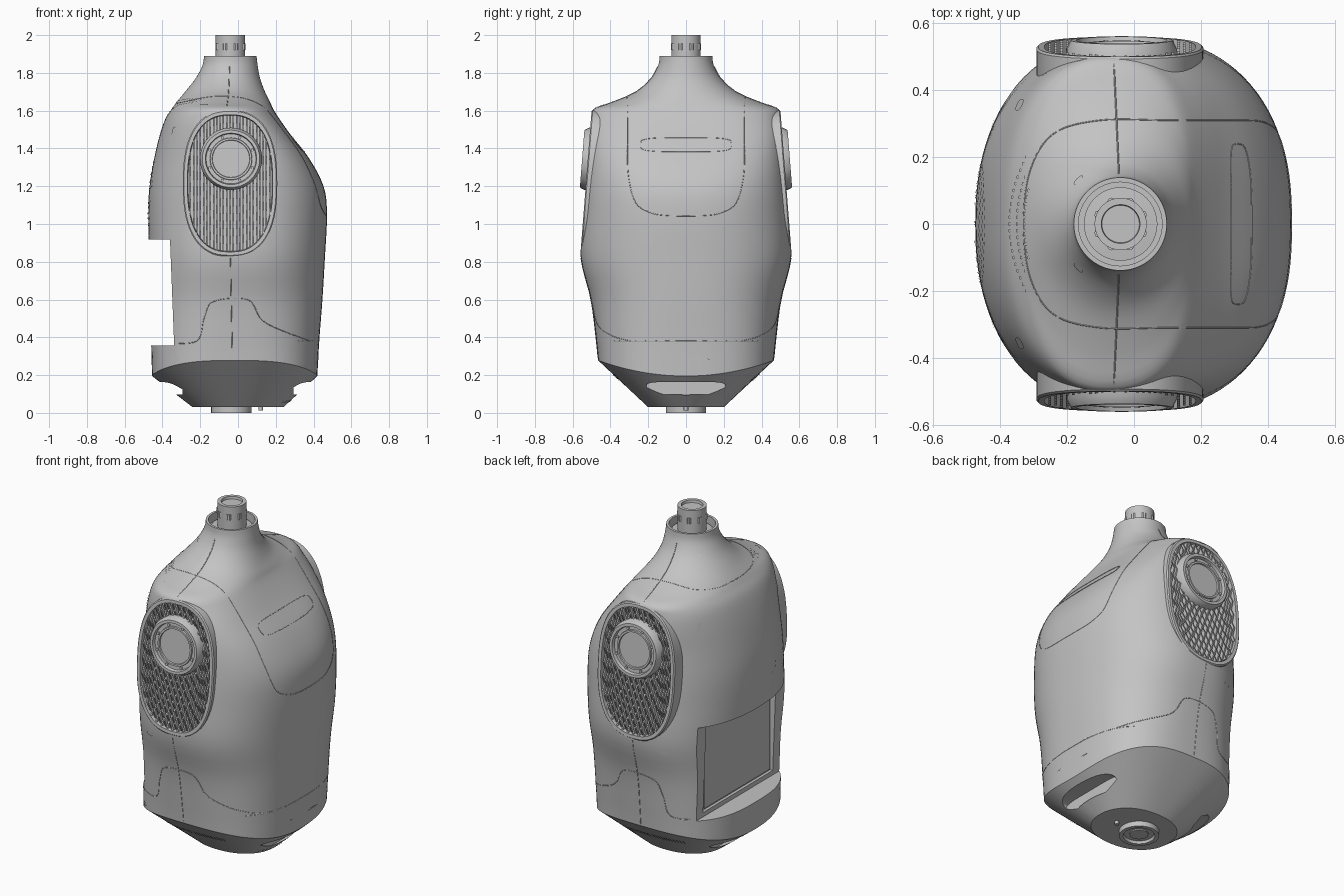
import bpy, bmesh, math
from mathutils import Vector
from mathutils.bvhtree import BVHTree

cube = bpy.data.objects.get("Cube")
if cube:
    bpy.data.objects.remove(cube, do_unlink=True)

GREY = bpy.data.materials.new("shell grey")
GREY.use_nodes = True
GREY.diffuse_color = (0.55, 0.55, 0.55, 1)
GREY.node_tree.nodes["Principled BSDF"].inputs["Base Color"].default_value = GREY.diffuse_color


def make(name, bm, smooth=True):
    bmesh.ops.recalc_face_normals(bm, faces=bm.faces)
    me = bpy.data.meshes.new(name)
    bm.to_mesh(me)
    bm.free()
    me.materials.append(GREY)
    ob = bpy.data.objects.new(name, me)
    bpy.context.collection.objects.link(ob)
    bpy.ops.object.select_all(action="DESELECT")
    ob.select_set(True)
    bpy.context.view_layer.objects.active = ob
    if smooth:
        bpy.ops.object.shade_smooth_by_angle(angle=math.radians(32))
    return ob


def oval(a, b, n=2.0, count=48, back=None):
    """Superellipse outline as (u, v) pairs; back is the squareness where u < 0."""
    out = []
    for i in range(count):
        t = math.tau * i / count
        c, s = math.cos(t), math.sin(t)
        e = 2 / (back if back and c < 0 else n)
        out.append((math.copysign(a * abs(c) ** e, c), math.copysign(b * abs(s) ** e, s)))
    return out


def loft(bm, loops, caps=True):
    rings = [[bm.verts.new(p) for p in loop] for loop in loops]
    for r0, r1 in zip(rings, rings[1:]):
        for i in range(len(r0)):
            j = (i + 1) % len(r0)
            bm.faces.new((r0[i], r0[j], r1[j], r1[i]))
    if caps:
        bm.faces.new(rings[0])
        bm.faces.new(rings[-1])


def lathe(bm, profile, place, cu=0.0, cv=0.0, count=40):
    loft(bm, [[place(cu + u, cv + v, h) for u, v in oval(r, r, 2, count)] for r, h in profile])


def upright(u, v, w):
    return Vector((u, v, w))


def side(s):
    """Leaning plane of the shoulder vent; w points outward."""
    return lambda u, v, w: Vector((u - 0.042, s * (0.53 + w - 0.078 * v), 1.215 + v))


def section(z, x0, x1, hy, back, front, dz=0.0):
    cx, a = (x0 + x1) / 2, (x1 - x0) / 2
    return [Vector((cx + u, v, z + dz * (v / hy) ** 2)) for u, v in oval(a, hy, front, 96, back)]


def smooth_rows(rows, steps=4):
    """Catmull-Rom subdivision of equal-length tuples."""
    out = []
    for i in range(len(rows) - 1):
        p = [rows[max(i - 1, 0)], rows[i], rows[i + 1], rows[min(i + 2, len(rows) - 1)]]
        for k in range(steps):
            t = k / steps
            out.append([b + 0.5 * t * (c - a + t * (2 * a - 5 * b + 4 * c - d + t * (3 * (b - c) + d - a)))
                        for a, b, c, d in zip(*p)])
    return out + [rows[-1]]


# Torso shell: height, back x, chest x, half width, back and chest squareness, edge rise
rows = [
    (0.195, -0.455, 0.42, 0.465, 2.8, 2.8, 0.083), (0.38, -0.46, 0.43, 0.475, 2.7, 2.7, 0),
    (0.6, -0.465, 0.447, 0.503, 2.5, 2.5, 0), (0.82, -0.47, 0.46, 0.557, 2.35, 2.4, 0),
    (1.05, -0.475, 0.471, 0.55, 2.3, 2.4, 0), (1.2, -0.468, 0.453, 0.54, 2.3, 2.5, 0),
    (1.35, -0.443, 0.375, 0.525, 2.3, 2.9, 0), (1.475, -0.413, 0.277, 0.515, 2.3, 3.2, 0),
    (1.56, -0.383, 0.217, 0.503, 2.3, 2.9, 0), (1.61, -0.35, 0.186, 0.487, 2.2, 2.5, 0),
    (1.645, -0.325, 0.17, 0.39, 2.1, 2.3, 0), (1.7, -0.28, 0.143, 0.265, 2, 2.1, 0),
    (1.77, -0.225, 0.117, 0.185, 2, 2, 0), (1.84, -0.188, 0.104, 0.147, 2, 2, 0),
    (1.89, -0.18, 0.098, 0.139, 2, 2, 0)]
loops = [section(0.03, -0.24, 0.24, 0.2, 2.2, 2.2)] + [section(*r) for r in smooth_rows(rows)]
loops += [section(z, -0.166, 0.084, 0.125, 2, 2) for z in (1.89, 1.84)]
bm = bmesh.new()
loft(bm, loops)
torso = make("torso_shell", bm, smooth=False)


def cut(loops):
    bm = bmesh.new()
    loft(bm, loops)
    cutter = make("cutter", bm, smooth=False)
    cutter.hide_render = True
    mod = torso.modifiers.new("cut", "BOOLEAN")
    mod.object, mod.operation, mod.solver = cutter, "DIFFERENCE", "EXACT"
    bpy.context.view_layer.objects.active = torso
    bpy.ops.object.modifier_apply(modifier=mod.name)
    bpy.data.objects.remove(cutter, do_unlink=True)


def slab(x0, x1, hy, z0, z1, lean=0.0):
    return [[Vector((x + lean * (z == z0), y, z)) for y, z in ((-hy, z0), (hy, z0), (hy, z1), (-hy, z1))]
            for x in (x0, x1)]


# Openings: shoulder vents, carry slots, rear bay
for s in (-1, 1):
    cut([[side(s)(u, v, w) for u, v in oval(0.245, 0.382, 2.5, 64)] for w in (-0.05, 0.3)])
    cut([[Vector((s * x, u, 0.13 + v)) for u, v in oval(0.21, 0.034, 5, 40)] for x in (0.295, 0.8)])
cut(slab(-1, -0.36, 1, 0.358, 0.918, 0.022))
cut(slab(-0.5, -0.322, 0.325, 0.385, 0.9))
bpy.context.view_layer.objects.active = torso
torso.select_set(True)
bpy.ops.object.shade_smooth_by_angle(angle=math.radians(32))
bm = bmesh.new()
bm.from_mesh(torso.data)
surface = BVHTree.FromBMesh(bm)
bm.free()

# Rear bay panel
bm = bmesh.new()
loft(bm, slab(-0.335, -0.31, 0.305, 0.4, 0.885))
make("bay_panel", bm, smooth=False)

# Shoulder vents: rim, back plate, corrugated slats and arm mount
for s, label in ((-1, "right"), (1, "left")):
    place = side(s)
    bm = bmesh.new()
    shape = ((0.25, -0.14), (0.25, -0.006), (0.244, 0), (0.226, 0), (0.222, -0.05))
    loft(bm, [[place(u, v, w) for u, v in oval(r, r + 0.137, 2.5, 64)] for r, w in shape], False)
    make(label + "_vent_rim", bm)

    bm = bmesh.new()
    loft(bm, [[place(u, v, w) for u, v in oval(0.235, 0.372, 2.5, 64)] for w in (-0.06, -0.046)])
    make(label + "_vent_back", bm)

    bm = bmesh.new()
    for i in range(-12, 13):
        u = i * 0.0175
        top = 0.36 * (1 - abs(u / 0.224) ** 2.5) ** 0.4
        count = max(2, round(2 * top / 0.04))
        strip = []
        for k in range(count + 1):
            v, w = -top + 2 * top * k / count, -0.018 + 0.009 * (-1) ** (k + i)
            strip.append([place(u + du, v, w + dw) for du, dw in
                          ((-0.004, -0.02), (0.004, -0.02), (0.004, 0.008), (-0.004, 0.008))])
        loft(bm, strip)
    make(label + "_vent_slats", bm, smooth=False)

    bm = bmesh.new()
    lathe(bm, ((0.165, -0.05), (0.165, 0.005), (0.152, 0.03), (0.136, 0.03), (0.132, 0.012), (0.112, 0.012),
               (0.11, 0.02), (0.1, 0.02), (0.098, 0.012)), place, 0.005, 0.13)
    for k in range(8):
        t = math.tau * (k + 0.5) / 8
        lathe(bm, ((0.008, 0.01), (0.008, 0.02)), place,
              0.005 + 0.122 * math.cos(t), 0.13 + 0.122 * math.sin(t), 8)
    make(label + "_arm_mount", bm)

# Neck post with bolt blocks
bm = bmesh.new()
lathe(bm, ((0.11, 1.83), (0.11, 1.855), (0.078, 1.858), (0.078, 2), (0.058, 2), (0.056, 1.985)), upright, -0.04, 0)
for k in range(8):
    t = math.tau * (k + 0.5) / 8
    lathe(bm, ((0.014, 1.922), (0.014, 1.955)), upright, -0.04 + 0.07 * math.cos(t), 0.07 * math.sin(t), 8)
make("neck_post", bm)

# Bottom connector and locating pin
bm = bmesh.new()
lathe(bm, ((0.107, 0.04), (0.107, 0), (0.085, 0), (0.08, 0.015), (0.05, 0.015), (0.05, 0.008)), upright, -0.035, 0)
lathe(bm, ((0.012, 0.04), (0.012, 0.012)), upright, 0.12, 0, 12)
make("base_connector", bm)

# Casting directions onto the shell
DOWN = lambda x, y: (Vector((x, y, 3)), Vector((0, 0, -1)))
CHEST = lambda y, z: (Vector((3, y, z)), Vector((-1, 0, 0)))
BACK = lambda y, z: (Vector((-3, y, z)), Vector((1, 0, 0)))
FLANK = {s: (lambda x, z, s=s: (Vector((x, 3 * s, z)), Vector((0, -s, 0)))) for s in (-1, 1)}


def seam(name, cast, pts, closed=False):
    """Thin line laid on the shell along a smoothed path."""
    hits = [surface.ray_cast(*cast(*q))[0] for q in smooth_rows(pts, 8)]
    hits = [h for h in hits if h]
    cu = bpy.data.curves.new(name, "CURVE")
    cu.dimensions, cu.bevel_depth, cu.bevel_resolution = "3D", 0.0022, 0
    sp = cu.splines.new("POLY")
    sp.points.add(len(hits) - 1)
    for p, h in zip(sp.points, hits):
        p.co = (*h, 1)
    sp.use_cyclic_u = closed
    cu.materials.append(GREY)
    bpy.context.collection.objects.link(bpy.data.objects.new(name, cu))


def plates(name, items, sides=8):
    """Flat ovals laid on the shell: (cast ray, half width, half height)."""
    bm = bmesh.new()
    for ray, a, b in items:
        hit, n, _, _ = surface.ray_cast(*ray)
        if hit:
            across = Vector((0, 0, 1)).cross(n).normalized()
            up = n.cross(across)
            bm.faces.new([bm.verts.new(hit + n * 0.003 + across * u + up * v) for u, v in oval(a, b, 2.5, sides)])
    make(name, bm, False)


# Panel seams
half = [(0.33, 0.31), (0.1, 0.31), (-0.1, 0.31), (-0.24, 0.27), (-0.31, 0.16)]
seam("collar_seam", DOWN, half + [(-0.33, 0)] + [(x, -y) for x, y in reversed(half)])
half = [(0.31, 1.42), (0.305, 1.26), (0.27, 1.12), (0.2, 1.065), (0.1, 1.045)]
seam("chest_seam", CHEST, half + [(-y, z) for y, z in reversed(half)])
seam("chest_strip_outline", CHEST, [(u, 1.42 + v) for u, v in oval(0.24, 0.037, 4, 24)], True)
seam("waist_seam", CHEST, [(-0.38, 0.38), (0, 0.38), (0.38, 0.38)])
for s, label in ((-1, "right"), (1, "left")):
    seam(label + "_hip_seam", FLANK[s], [(-0.4, 0.37), (-0.22, 0.38), (-0.18, 0.5), (-0.13, 0.59), (0.05, 0.6),
                                         (0.12, 0.5), (0.2, 0.45), (0.38, 0.38)])
    seam(label + "_flank_seam", FLANK[s], [(-0.04, 0.82), (-0.03, 0.29)])
    seam(label + "_shoulder_seam", DOWN, [(-0.045, s * 0.15), (-0.06, s * 0.48)])

# Perforations, slots and fastener covers
plates("shoulder_holes", [(DOWN(-0.37 + 0.022 * r + 1.25 * (k * 0.02) ** 2, k * 0.02), 0.006, 0.006)
                          for r in range(3) for k in range(-16, 17)], 6)
plates("back_speaker_holes", [(BACK(r * math.cos(t), 1.16 + r * math.sin(t)), 0.007, 0.006)
                              for r in (0.08, 0.105, 0.13, 0.155, 0.18)
                              for t in [math.tau * k / round(r * 240) for k in range(round(r * 240))]
                              if abs(math.sin(t)) > 0.12], 6)
plates("base_vent_slots", [(FLANK[s](x0 + k * 0.018, 0.19), 0.005, 0.028)
                           for s in (-1, 1) for x0 in (-0.23, -0.02) for k in range(11)])
plates("chest_slots", [(CHEST(0, 0.285), 0.13, 0.006), (CHEST(0, 1.385), 0.07, 0.004)]
       + [(CHEST(k * 0.02, 0.062), 0.005, 0.014) for k in range(-7, 8)])
covers = []
for s in (-1, 1):
    covers += [(DOWN(-0.34, s * 0.355), 0.02, 0.045), (DOWN(-0.18, s * 0.41), 0.025, 0.01),
               (DOWN(-0.165, s * 0.13), 0.018, 0.01), (FLANK[s](-0.215, 0.775), 0.028, 0.01),
               (FLANK[s](-0.33, 0.285), 0.024, 0.011), (BACK(s * 0.3, 1.04), 0.012, 0.012)]
plates("fastener_covers", covers + [(BACK(0, 0.28), 0.035, 0.035)], 16)
